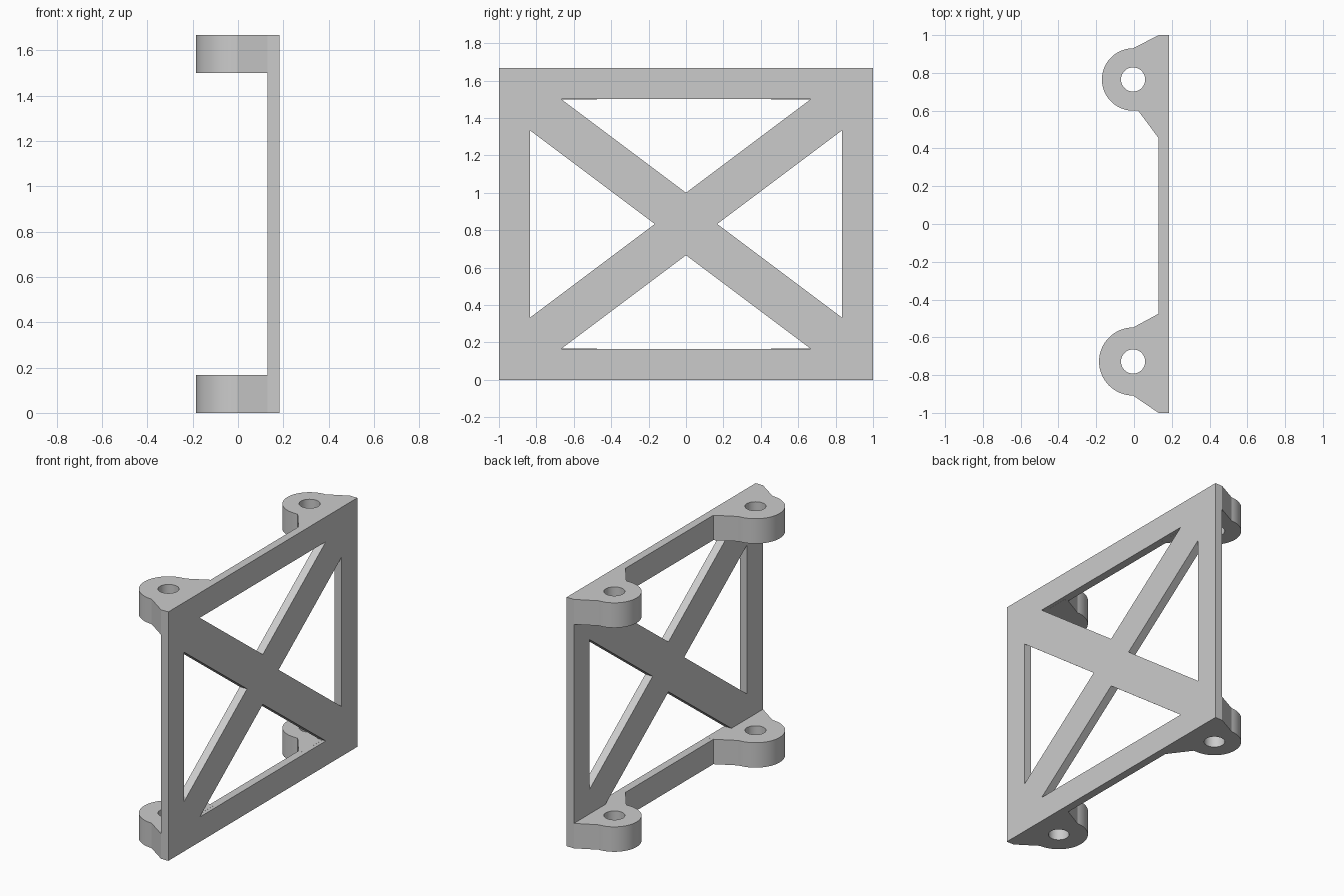
import bpy, bmesh, math
from mathutils import Vector

if "Cube" in bpy.data.objects:
    bpy.data.objects.remove(bpy.data.objects["Cube"])

X0, X1 = 0.13, 0.184        # plate thickness range
H, T = 1.667, 0.167         # total height, border / lug thickness

grey = bpy.data.materials.new("plain grey")
grey.diffuse_color = (0.6, 0.6, 0.6, 1)
grey.use_nodes = True
grey.node_tree.nodes["Principled BSDF"].inputs["Base Color"].default_value = grey.diffuse_color


def prism(name, loops, direction):
    """Extrude a flat outline (first loop) with holes (other loops)."""
    bm = bmesh.new()
    edges = []
    for loop in loops:
        vs = [bm.verts.new(p) for p in loop]
        edges += [bm.edges.new((a, b)) for a, b in zip(vs, vs[1:] + vs[:1])]
    direction = Vector(direction)
    bmesh.ops.triangle_fill(bm, use_beauty=True, edges=edges,
                            normal=direction.normalized())
    res = bmesh.ops.extrude_face_region(bm, geom=bm.faces[:])
    bmesh.ops.translate(bm, vec=direction, verts=[
        g for g in res["geom"] if isinstance(g, bmesh.types.BMVert)])
    bmesh.ops.recalc_face_normals(bm, faces=bm.faces[:])
    mesh = bpy.data.meshes.new(name)
    bm.to_mesh(mesh)
    bm.free()
    mesh.materials.append(grey)
    ob = bpy.data.objects.new(name, mesh)
    bpy.context.collection.objects.link(ob)
    return ob


def arc(cx, cy, r, start, end, n):
    return [(cx + r * math.cos(start + (end - start) * i / n),
             cy + r * math.sin(start + (end - start) * i / n)) for i in range(n + 1)]


# Cross-braced plate with four triangular openings
mid = H / 2
outlines = [[(-1, 0), (1, 0), (1, H), (-1, H)]]
for s in (-1, 1):
    outlines.append([(-0.667, mid + s * 0.667), (0.667, mid + s * 0.667),
                     (0, mid + s * 0.167)])
    outlines.append([(s * 0.833, mid - 0.5), (s * 0.833, mid + 0.5),
                     (s * 0.167, mid)])
frame = prism("braced_frame", [[(X0, y, z) for y, z in o] for o in outlines],
              (X1 - X0, 0, 0))

# Screw lugs: rounded tab with a bolt hole, flaring into the plate
CX, INNER = -0.005, 0.16
rear = [(INNER, 1), (X0, 1)] + arc(CX, 0.765, 0.165, math.pi / 2, 1.5 * math.pi, 32) \
    + [(0.022, 0.6), (X0, 0.455), (INNER, 0.455)]
front = [(INNER, -0.475), (X0, -0.475)] \
    + arc(CX, -0.728, 0.18, math.pi / 2, 1.5 * math.pi, 32) + [(X0, -1), (INNER, -1)]

lugs = []
for side, outline, cy in (("rear", rear, 0.765), ("front", front, -0.728)):
    hole = arc(CX, cy, 0.064, 0, 2 * math.pi, 40)[:-1]
    for level, z in (("lower", 0), ("upper", H - T)):
        lugs.append(prism(f"{level}_{side}_lug",
                          [[(x, y, z) for x, y in o] for o in (outline, hole)],
                          (0, 0, T)))

# Merge the lugs into the plate
bpy.context.view_layer.objects.active = frame
for lug in lugs:
    mod = frame.modifiers.new(lug.name, "BOOLEAN")
    mod.operation, mod.solver, mod.object = "UNION", "EXACT", lug
    bpy.ops.object.modifier_apply(modifier=mod.name)
    bpy.data.objects.remove(lug)

frame.select_set(True)
bpy.ops.object.shade_smooth_by_angle(angle=math.radians(20))
